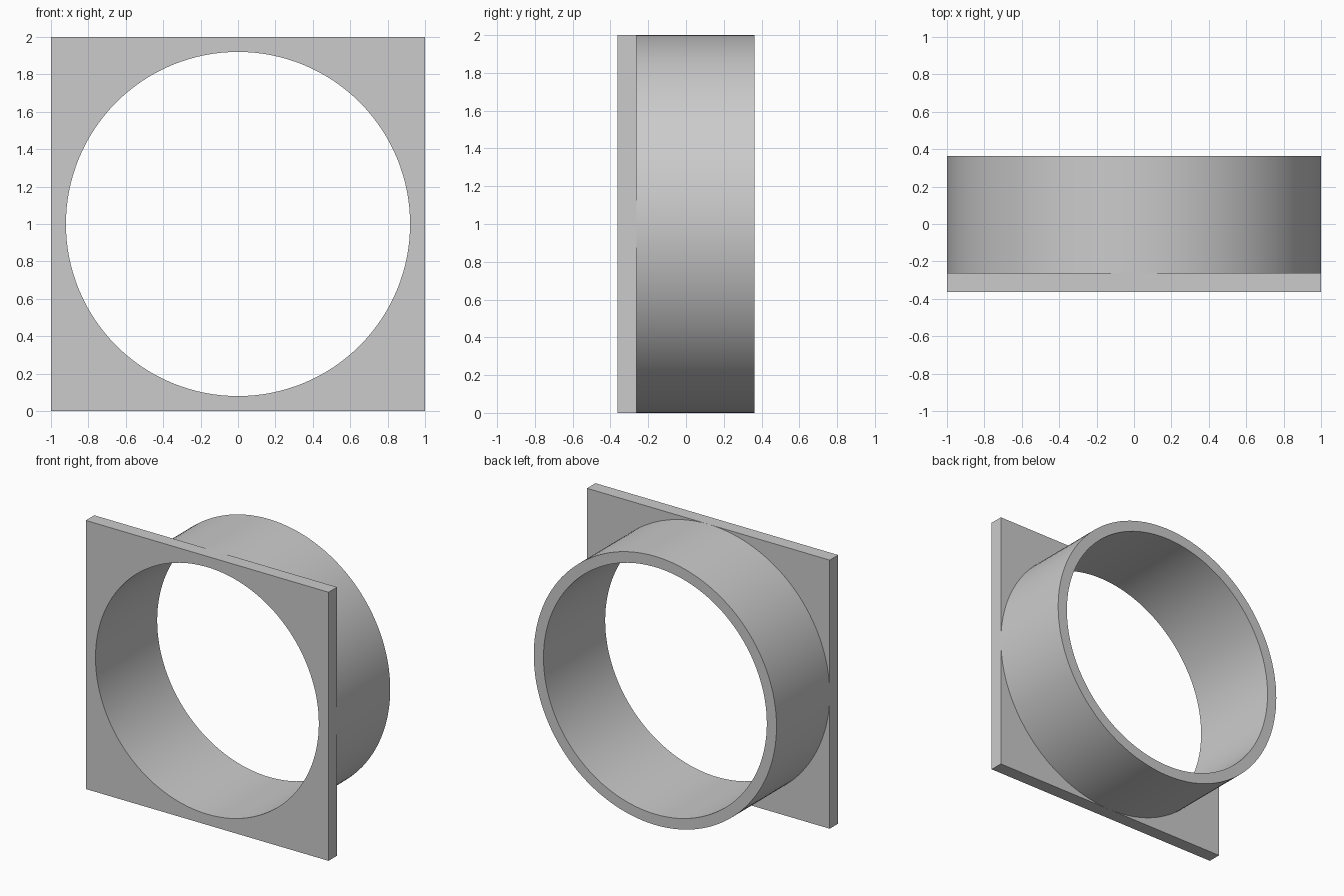
import bpy, bmesh, math

cube = bpy.data.objects.get("Cube")
if cube:
    bpy.data.objects.remove(cube, do_unlink=True)

SEGMENTS = 128
FRONT, PLATE_BACK, BACK = -0.363, -0.263, 0.363
OUTER, INNER = 1.0, 0.92

grey = bpy.data.materials.new("light grey")
grey.use_nodes = True
colour = (0.6, 0.6, 0.6, 1)
grey.diffuse_color = colour
grey.node_tree.nodes["Principled BSDF"].inputs["Base Color"].default_value = colour


def ring(bm, y, radius, square=False):
    """Loop of vertices around the y axis, round or pushed out to a square."""
    verts = []
    for i in range(SEGMENTS):
        a = 2 * math.pi * i / SEGMENTS
        c, s = math.cos(a), math.sin(a)
        r = radius / max(abs(c), abs(s)) if square else radius
        verts.append(bm.verts.new((r * c, y, 1 + r * s)))
    return verts


# Square flange and round collar as one closed skin
bm = bmesh.new()
loops = [
    ring(bm, FRONT, INNER),
    ring(bm, FRONT, OUTER, square=True),
    ring(bm, PLATE_BACK, OUTER, square=True),
    ring(bm, PLATE_BACK, OUTER),
    ring(bm, BACK, OUTER),
    ring(bm, BACK, INNER),
]
for a, b in zip(loops, loops[1:] + loops[:1]):
    for i in range(SEGMENTS):
        j = (i + 1) % SEGMENTS
        bm.faces.new((a[i], a[j], b[j], b[i]))

# Join the flange and collar where they touch
bmesh.ops.remove_doubles(bm, verts=bm.verts, dist=0.00001)
bmesh.ops.recalc_face_normals(bm, faces=bm.faces)

mesh = bpy.data.meshes.new("flanged_collar")
bm.to_mesh(mesh)
bm.free()
mesh.materials.append(grey)
collar = bpy.data.objects.new("flanged_collar", mesh)
bpy.context.collection.objects.link(collar)

# Smooth round walls, crisp edges
bpy.ops.object.select_all(action="DESELECT")
collar.select_set(True)
bpy.context.view_layer.objects.active = collar
bpy.ops.object.shade_smooth_by_angle(angle=math.radians(30))
